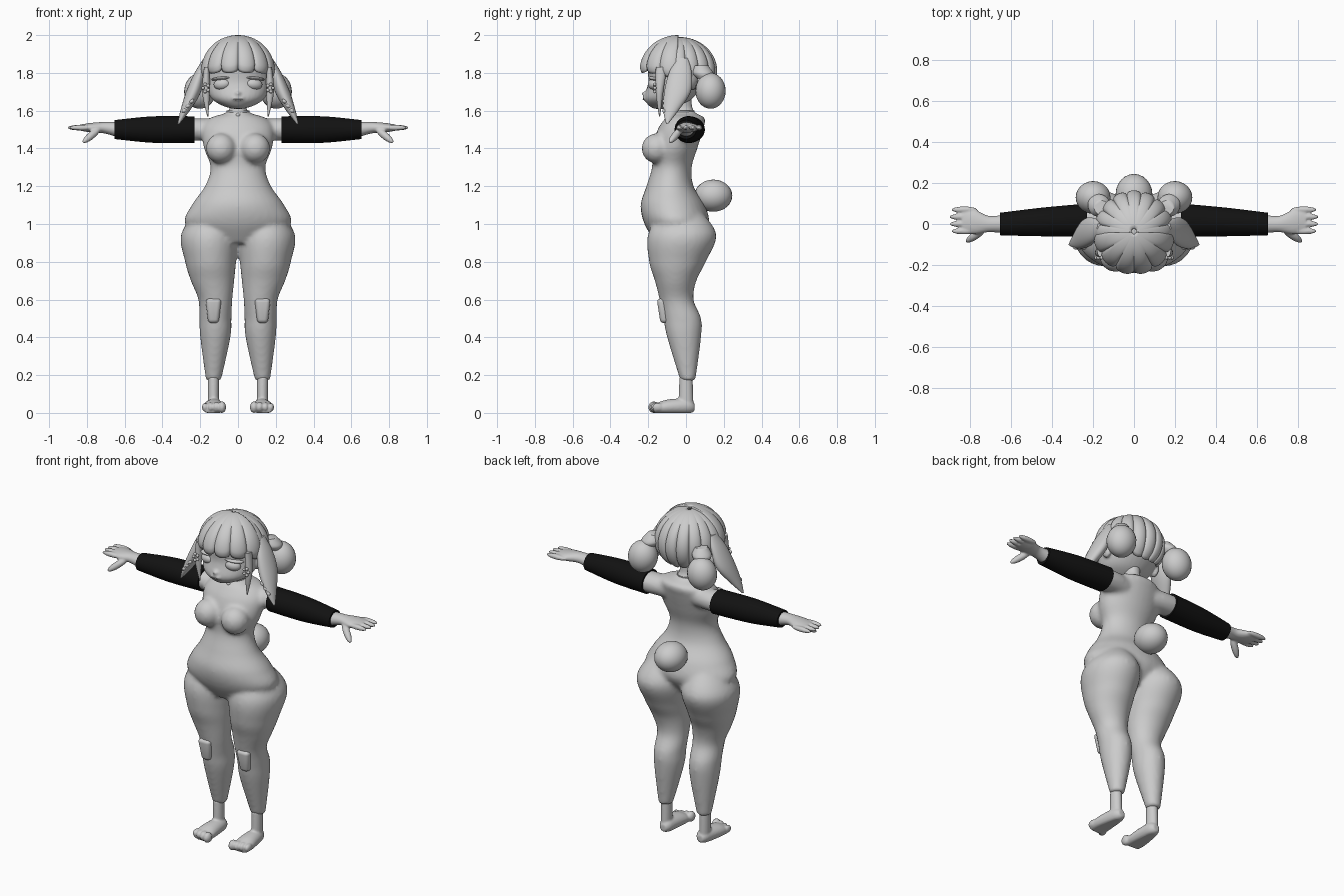
import bpy, bmesh, math
from mathutils import Vector, Matrix

cube = bpy.data.objects.get("Cube")
if cube:
    bpy.data.objects.remove(cube, do_unlink=True)


def material(name, value):
    mat = bpy.data.materials.new(name)
    mat.use_nodes = True
    mat.diffuse_color = (value, value, value, 1)
    shader = mat.node_tree.nodes["Principled BSDF"]
    shader.inputs["Base Color"].default_value = mat.diffuse_color
    return mat


GREY = material("soft_grey", .6)
BLACK = material("sleeve_black", .006)


def smooth_rows(rows, steps=6):
    """Catmull-Rom interpolation through the cross-section rows."""
    rows = [Vector(row) for row in rows]
    padded = [rows[0], *rows, rows[-1]]
    for before, start, end, after in zip(padded, padded[1:], padded[2:], padded[3:]):
        for step in range(steps):
            t = step / steps
            tangent_in, tangent_out = (end - before) / 2, (after - start) / 2
            ease = t * t * (3 - 2 * t)
            yield (start.lerp(end, ease) + tangent_in * t * (1 - t) ** 2
                   - tangent_out * t * t * (1 - t))
    yield rows[-1]


def loft(bm, rows, axis="z", side=1, sides=32, grow=0):
    """Rows hold: position on axis, two centre values, two radii."""
    rings = []
    for along, centre_a, centre_b, radius_a, radius_b in smooth_rows(rows):
        ring = []
        for i in range(sides):
            angle = math.tau * i / sides
            a = centre_a + (radius_a + grow) * math.cos(angle)
            b = centre_b + (radius_b + grow) * math.sin(angle)
            x, y, z = {"x": (along, a, b), "y": (a, along, b), "z": (a, b, along)}[axis]
            ring.append(bm.verts.new((x * side, y, z)))
        rings.append(ring)
    for ring, following in zip(rings, rings[1:]):
        for i in range(sides):
            j = (i + 1) % sides
            bm.faces.new((ring[i], ring[j], following[j], following[i]))
    bm.faces.new(rings[0])
    bm.faces.new(rings[-1])


def depth_rows(*rows):
    """Convert height, half width, front y, back y to loft rows."""
    return [(z, 0, (front + back) / 2, width, (back - front) / 2)
            for z, width, front, back in rows]


def ball(bm, centre, radii, side=1, tilt=0, turn=0):
    x, y, z = centre
    place = Matrix.Translation((x * side, y, z))
    spin = Matrix.Rotation(turn * side, 4, "Z") @ Matrix.Rotation(tilt * side, 4, "Y")
    matrix = place @ spin @ Matrix.Diagonal((*radii, 1))
    bmesh.ops.create_uvsphere(bm, u_segments=24, v_segments=16, radius=1, matrix=matrix)


def finish(name, bm, mat=GREY, voxel=0, blur=3):
    bmesh.ops.recalc_face_normals(bm, faces=bm.faces)
    mesh = bpy.data.meshes.new(name)
    bm.to_mesh(mesh)
    bm.free()
    mesh.materials.append(mat)
    mesh.shade_smooth()
    mesh.set_sharp_from_angle(angle=math.radians(50))
    part = bpy.data.objects.new(name, mesh)
    bpy.context.collection.objects.link(part)
    if voxel:
        blend = part.modifiers.new("blend", "REMESH")
        blend.mode, blend.voxel_size, blend.use_smooth_shade = "VOXEL", voxel, True
        soften = part.modifiers.new("soften", "SMOOTH")
        soften.factor, soften.iterations = .5, blur
    return part


def single_ball(name, *args):
    bm = bmesh.new()
    ball(bm, *args)
    finish(name, bm)


def single_loft(name, rows, axis="z", side=1, mat=GREY):
    bm = bmesh.new()
    loft(bm, rows, axis, side)
    finish(name, bm, mat)


ARM = [(.1, .02, 1.5, .07, .07), (.23, .02, 1.5, .08, .07),
       (.45, .01, 1.5, .07, .07), (.655, 0, 1.5, .055, .05)]

# Body: torso, legs, chest and arms blended into one skin
bm = bmesh.new()
loft(bm, depth_rows(
    (.9, .15, -.16, .05), (1, .28, -.22, .12), (1.1, .245, -.24, .1),
    (1.2, .175, -.21, .04), (1.3, .145, -.18, .03), (1.4, .18, -.18, .06),
    (1.5, .19, -.15, .09), (1.56, .15, -.11, .1), (1.6, .05, -.08, .04),
    (1.7, .05, -.08, .03)))
for side in (1, -1):
    loft(bm, [
        (.17, .13, .01, .04, .04), (.4, .12, -.01, .08, .09), (.5, .12, -.02, .085, .1),
        (.6, .12, -.05, .09, .09), (.7, .135, -.055, .115, .11), (.8, .145, -.045, .135, .15),
        (.95, .15, -.02, .15, .18), (1.1, .13, -.03, .06, .08)], side=side)
    ball(bm, (.09, -.155, 1.4), (.08, .08, .08), side)
    loft(bm, ARM, "x", side, grow=-.01)
finish("body", bm, voxel=.012, blur=6)

single_ball("round_tail", (0, .145, 1.15), (.09, .1, .085))

# Neck band with a pendant bead
bm = bmesh.new()
loft(bm, [(1.58, 0, -.02, .06, .065), (1.6, 0, -.02, .06, .065)])
ball(bm, (0, -.09, 1.575), (.012, .01, .012))
finish("neck_band", bm)

for side, tag in ((1, "left_"), (-1, "right_")):
    single_loft(tag + "sleeve", ARM[1:], "x", side, BLACK)

    # Hand with four fingers and a thumb
    bm = bmesh.new()
    loft(bm, [(.64, 0, 1.5, .045, .04), (.71, 0, 1.51, .04, .03),
              (.78, .01, 1.51, .06, .025), (.84, .015, 1.51, .055, .015)], "x", side)
    for finger in range(4):
        y = .035 * finger - .035
        x = .845 - .01 * abs(finger - 1.5)
        ball(bm, (x, y, 1.51), (.065, .016, .015), side)
    ball(bm, (.775, -.055, 1.47), (.07, .02, .02), side, .6, -.6)
    finish(tag + "hand", bm, voxel=.006)

    # Foot with ankle and toes, flat on the ground
    bm = bmesh.new()
    loft(bm, [(.03, .13, 0, .03, .04), (.19, .13, 0, .03, .035)], side=side)
    loft(bm, [(.045, .125, .03, .02, .02), (.01, .125, .035, .04, .04),
              (-.1, .13, .03, .055, .04), (-.17, .13, .02, .055, .025)], "y", side)
    for toe in range(4):
        size = .022 - .002 * toe
        ball(bm, (.085 + .03 * toe, .007 * toe - .17, .03), (size, .03, size * 1.4), side)
    for vert in bm.verts:
        vert.co.z = max(vert.co.z, 0)
    finish(tag + "foot", bm, voxel=.006)

    # Knee pad: rounded plate, narrower at the bottom and following the shin
    bm = bmesh.new()
    bmesh.ops.create_cube(bm, size=1)
    for vert in bm.verts:
        x, y, z = vert.co
        vert.co = (side * .13 + x * (.07 + .03 * z), y * .05 - .02 * z - .12, z * .13 + .54)
    bmesh.ops.bevel(bm, geom=bm.edges[:], offset=.02, segments=4, profile=.5, affect="EDGES")
    finish(tag + "knee_pad", bm)

    # Eye below a curved upper lid
    single_ball(tag + "eye", (.085, -.17, 1.74), (.045, .03, .03), side, .1, .3)
    single_ball(tag + "upper_lid", (.09, -.165, 1.77), (.055, .03, .01), side, .1, .4)

    # Long side lock and thin front lock
    single_loft(tag + "side_lock", [
        (1.88, .165, -.02, .015, .03), (1.8, .2, -.03, .03, .06), (1.7, .235, -.045, .04, .07),
        (1.6, .28, -.08, .025, .04), (1.53, .315, -.1, .005, .005)], side=side)
    single_loft(tag + "front_lock", [
        (1.83, .165, -.13, .015, .03), (1.7, .17, -.14, .02, .02),
        (1.57, .16, -.14, .003, .003)], side=side)

    # Flower of hair beads, and a row of beads on the side lock
    bm = bmesh.new()
    for bead in range(5):
        angle = math.tau * bead / 5
        ball(bm, (.17 + .015 * math.cos(angle), -.165, 1.72 + .02 * math.sin(angle)),
             (.009, .009, .009), side)
    for bead in range(3):
        ball(bm, (.245 + .02 * bead, -.115, 1.65 - .025 * bead), (.014, .01, .01), side, .6)
    finish(tag + "hair_beads", bm)

    # Gathered bun with its tie
    single_ball(tag + "hair_bun", (.2, .13, 1.705), (.085, .08, .095), side, -.15)
    single_loft(tag + "hair_tie", [
        (1.77, .18, .1, .04, .04), (1.8, .17, .09, .055, .055),
        (1.84, .16, .08, .035, .035)], side=side)

# Head with ears, small nose and lips
bm = bmesh.new()
loft(bm, depth_rows(
    (1.61, .03, -.17, -.09), (1.63, .09, -.2, -.02), (1.67, .145, -.22, .04),
    (1.75, .17, -.2, .1), (1.85, .16, -.2, .11), (1.93, .1, -.15, .06)))
ball(bm, (0, -.215, 1.69), (.015, .02, .012))
ball(bm, (0, -.2, 1.665), (.045, .03, .015))
for side in (1, -1):
    ball(bm, (.17, -.03, 1.73), (.02, .035, .045), side)
finish("head", bm, voxel=.008)
single_ball("mouth", (0, -.22, 1.66), (.025, .01, .003))


def hair(name, start, end, locks, reach, size, crown_y):
    """Dome split by grooves into locks that fan out from the crown."""
    bm = bmesh.new()
    per_lock, rows = 12, 22
    columns = []
    for i in range(locks * per_lock + 1):
        part = i / (locks * per_lock)
        angle = start + (end - start) * part
        groove = 1 - math.sqrt(math.sin(math.pi * (i % per_lock) / per_lock))
        sweep = reach(part) - .1 * groove
        column = []
        for row in range(rows + 1):
            t = row / rows
            fall = sweep * (.03 + .97 * t)
            swell = 1 - .08 * min(1, t * 2) * groove - .5 * max(0, t - .9)
            out = swell * math.sin(fall)
            column.append(bm.verts.new((size.x * out * math.sin(angle),
                                        crown_y - size.y * out * math.cos(angle),
                                        1.81 + size.z * math.cos(fall))))
        columns.append(column)
    for column, following in zip(columns, columns[1:]):
        for row in range(rows):
            bm.faces.new((column[row], column[row + 1], following[row + 1], following[row]))
    thickness = finish(name, bm).modifiers.new("thickness", "SOLIDIFY")
    thickness.thickness, thickness.offset = .02, -1


hair("front_hair", -1.55, 1.55, 6, lambda part: 1.63 + .25 * abs(2 * part - 1) ** 4,
     Vector((.2, .21, .19)), -.04)
hair("back_hair", 1.35, math.tau - 1.35, 9, lambda part: 1.85 + .55 * math.sin(math.pi * part),
     Vector((.195, .2, .18)), -.035)
